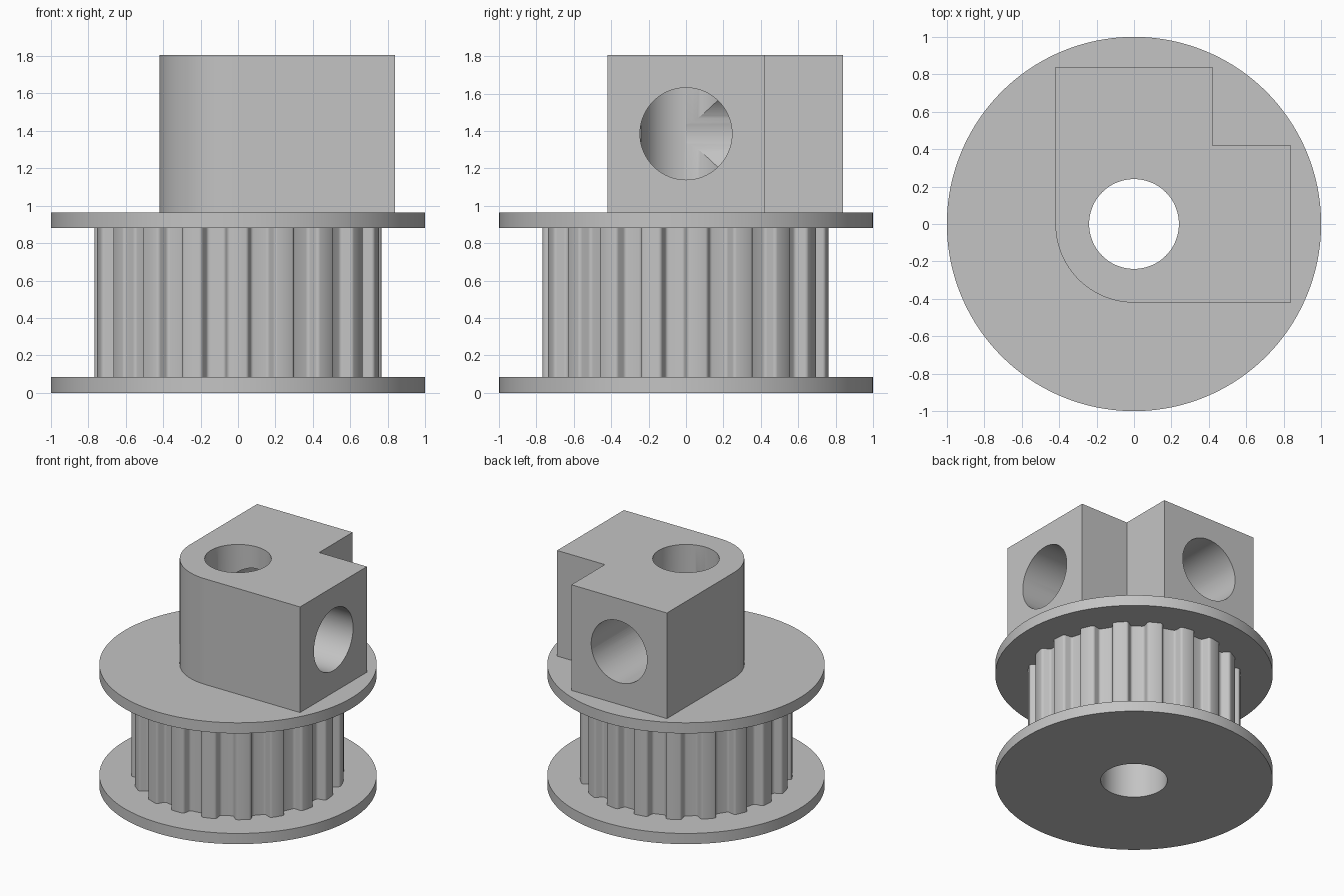
import bpy, bmesh
from math import sin, cos, pi, radians, asin, sqrt
from mathutils import Matrix

cube = bpy.data.objects.get("Cube")
if cube:
    bpy.data.objects.remove(cube, do_unlink=True)

grey = bpy.data.materials.new("light grey")
grey.use_nodes = True
COLOR = (0.55, 0.55, 0.55, 1)
grey.diffuse_color = COLOR
grey.node_tree.nodes["Principled BSDF"].inputs["Base Color"].default_value = COLOR

BORE, HOLE = 0.24, 0.246
FLANGE, DECK, TOP = 0.085, 0.88, 1.805
TEETH, TIP, GROOVE = 19, 0.767, 0.0855


def prism(name, outline, z0, z1):
    """Extrude a counter-clockwise outline between two heights."""
    bm = bmesh.new()
    face = bm.faces.new([bm.verts.new((x, y, z0)) for x, y in outline])
    grown = bmesh.ops.extrude_face_region(bm, geom=[face])["geom"]
    bmesh.ops.translate(bm, vec=(0, 0, z1 - z0),
                        verts=[g for g in grown if isinstance(g, bmesh.types.BMVert)])
    bmesh.ops.recalc_face_normals(bm, faces=bm.faces)
    mesh = bpy.data.meshes.new(name)
    bm.to_mesh(mesh)
    bm.free()
    mesh.materials.append(grey)
    obj = bpy.data.objects.new(name, mesh)
    bpy.context.collection.objects.link(obj)
    return obj


def circle(radius, count):
    return [(radius * cos(2 * pi * i / count), radius * sin(2 * pi * i / count))
            for i in range(count)]


def cut(obj, cutter):
    """Subtract the cutter, apply the result and remove the cutter."""
    cutter.hide_render = True
    mod = obj.modifiers.new("cut", "BOOLEAN")
    mod.operation, mod.solver, mod.object = "DIFFERENCE", "EXACT", cutter
    bpy.ops.object.select_all(action="DESELECT")
    bpy.context.view_layer.objects.active = obj
    obj.select_set(True)
    bpy.ops.object.modifier_apply(modifier=mod.name)
    bpy.data.objects.remove(cutter, do_unlink=True)


def finish(obj):
    """Bore the part through and smooth its round faces."""
    cut(obj, prism("bore_cutter", circle(BORE, 96), -1, 3))
    bpy.ops.object.shade_smooth_by_angle(angle=radians(25))


# Flanges
finish(prism("bottom_flange", circle(1, 160), 0, FLANGE))
finish(prism("top_flange", circle(1, 160), DECK, DECK + FLANGE))

# Toothed drum: each groove is a trapezoid with rounded lips and corners
half = [(GROOVE, 0), (0.079, 0.001), (0.0732, 0.004), (0.0685, 0.0084),
        (0.0653, 0.0142), (0.0529, 0.0482), (0.0497, 0.0542),
        (0.045, 0.0587), (0.0393, 0.0614), (0.0327, 0.0624)]
groove = [(-w, d) for w, d in half] + [(w, d) for w, d in reversed(half)]
seat = sqrt(TIP ** 2 - GROOVE ** 2)
pitch = 2 * pi / TEETH
outline = []
for i in range(TEETH):
    land = -pi / 2 + i * pitch
    outline.append((TIP * cos(land), TIP * sin(land)))
    a = land + pitch / 2
    for w, d in groove:
        r = seat - d
        outline.append((r * cos(a) - w * sin(a), r * sin(a) + w * cos(a)))
finish(prism("toothed_drum", outline, FLANGE, DECK))

# Clamp block: rounded corner around the bore, notch in the opposite corner
S = 0.42
corner = [(S * cos(a), S * sin(a))
          for a in (pi + i * pi / 48 for i in range(25))]
block = prism("clamp_block", corner + [(2 * S, -S), (2 * S, S), (S, S),
                                       (S, 2 * S), (-S, 2 * S)],
              DECK + FLANGE, TOP)

# Side holes running from the bore out through the two arms
for axis, angle in (("Y", pi / 2), ("X", -pi / 2)):
    tool = prism("side_hole_cutter", circle(HOLE, 96), 0, 1)
    tool.data.transform(Matrix.Translation((0, 0, 1.385)) @ Matrix.Rotation(angle, 4, axis))
    cut(block, tool)
finish(block)
